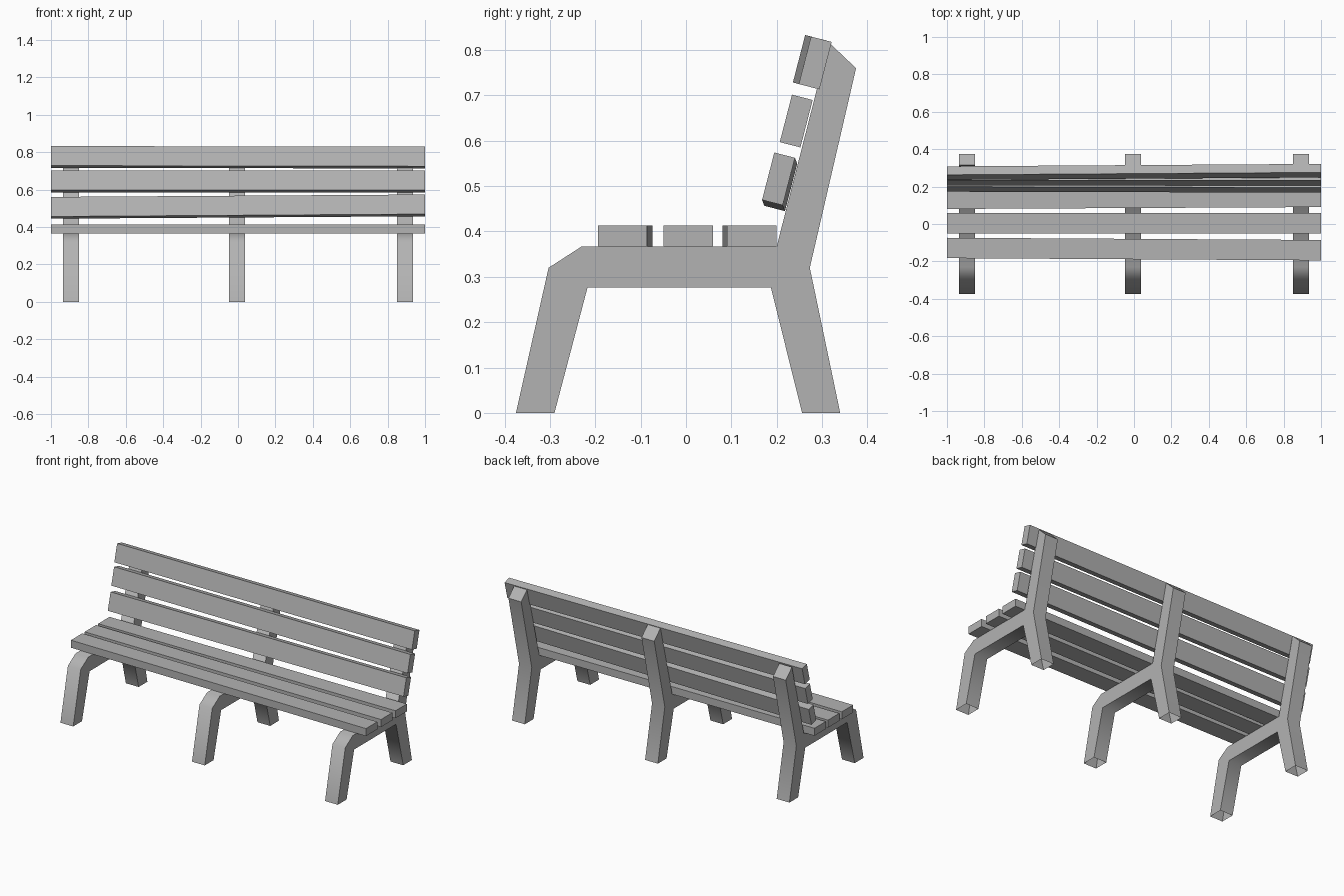
import bpy, bmesh
from math import sin, cos, radians

if "Cube" in bpy.data.objects:
    bpy.data.objects.remove(bpy.data.objects["Cube"])

# Mid-grey paint shared by all parts
grey = bpy.data.materials.new("grey_paint")
grey.diffuse_color = (0.45, 0.45, 0.45, 1)
grey.use_nodes = True
grey.node_tree.nodes["Principled BSDF"].inputs["Base Color"].default_value = grey.diffuse_color


def make_object(name, bm):
    bmesh.ops.recalc_face_normals(bm, faces=bm.faces)
    mesh = bpy.data.meshes.new(name)
    bm.to_mesh(mesh)
    bm.free()
    mesh.materials.append(grey)
    obj = bpy.data.objects.new(name, mesh)
    bpy.context.collection.objects.link(obj)
    return obj


def loft(name, left, right, x0, x1, smooth=False):
    """Join two matching (y, z) outlines lying at x0 and x1."""
    bm = bmesh.new()
    a = [bm.verts.new((x0, y, z)) for y, z in left]
    b = [bm.verts.new((x1, y, z)) for y, z in right]
    bm.faces.new(a)
    bm.faces.new(b[::-1])
    n = len(a)
    for i in range(n):
        j = (i + 1) % n
        # feet are open at the ground
        if left[i][1] == 0 and left[j][1] == 0:
            continue
        bm.faces.new((a[i], b[i], b[j], a[j]))
    if smooth:
        # soft bends, but crisp sides and post tops
        bmesh.ops.recalc_face_normals(bm, faces=bm.faces)
        for f in bm.faces:
            f.smooth = True
        for e in bm.edges:
            top = all(v.co.z > 0.7 for v in e.verts)
            e.smooth = e.calc_face_angle(0) < radians(80) and not top
    return make_object(name, bm)


def section(centre, thick, height, tilt):
    """Rectangle tilted backwards around its centre."""
    c, s = cos(radians(tilt)), sin(radians(tilt))
    pts = []
    for u, v in ((-1, -1), (1, -1), (1, 1), (-1, 1)):
        y, z = u * thick / 2, v * height / 2
        pts.append((centre[0] + y * c + z * s, centre[1] - y * s + z * c))
    return pts


# Side frames: legs, seat rail and back post in one outline
frame = [(-0.375, 0), (-0.29, 0), (-0.217, 0.277), (0.187, 0.277),
         (0.256, 0), (0.34, 0), (0.273, 0.32), (0.375, 0.76),
         (0.315, 0.817), (0.2, 0.367), (-0.23, 0.367), (-0.303, 0.32)]
for name, x in (("left", -0.893), ("middle", -0.005), ("right", 0.893)):
    loft(name + "_frame", frame, frame, x - 0.043, x + 0.043, smooth=True)

# Seat slats, slightly askew: centre y at left end and right end
for i, (yl, yr) in enumerate(((-0.128, -0.14), (0.005, 0.005), (0.135, 0.145))):
    loft(f"seat_slat_{i + 1}", section((yl, 0.39), 0.109, 0.046, 0),
         section((yr, 0.39), 0.109, 0.046, 0), -1, 1)

# Back slats, leaning against the posts
for i, (l, r) in enumerate((((0.209, 0.503), (0.204, 0.516)),
                            ((0.243, 0.6435), (0.243, 0.6435)),
                            ((0.272, 0.775), (0.285, 0.7715)))):
    loft(f"back_slat_{i + 1}", section(l, 0.047, 0.108, 14.5),
         section(r, 0.047, 0.108, 14.5), -1, 1)
